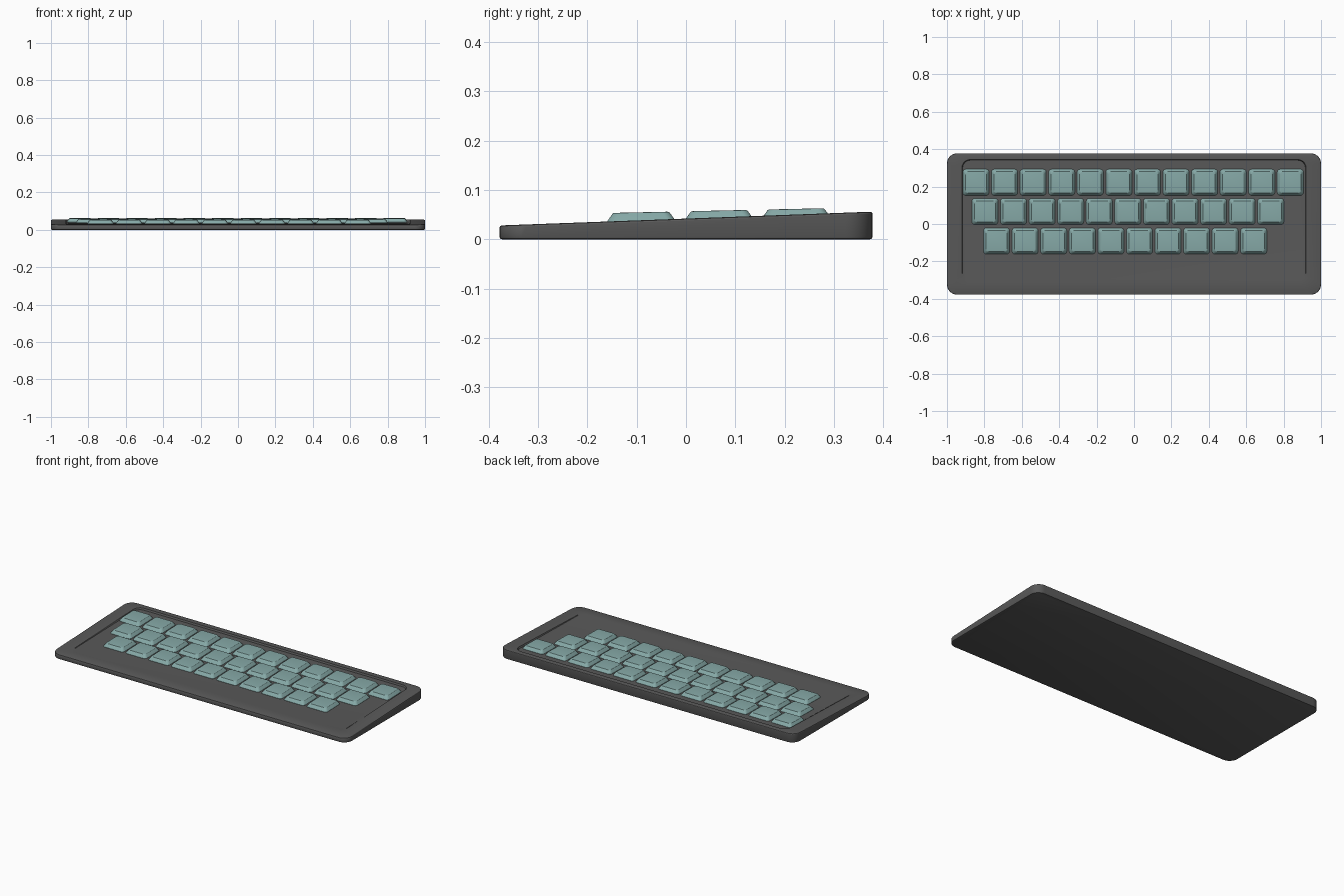
import bpy, bmesh, math

if "Cube" in bpy.data.objects:
    bpy.data.objects.remove(bpy.data.objects["Cube"])


def material(name, rgb):
    m = bpy.data.materials.new(name)
    m.diffuse_color = (*rgb, 1)
    m.use_nodes = True
    m.node_tree.nodes["Principled BSDF"].inputs["Base Color"].default_value = m.diffuse_color
    return m


def rounded_rect(x0, x1, y0, y1, r, seg):
    pts = []
    corners = [(x1 - r, y1 - r, 0), (x0 + r, y1 - r, 90),
               (x0 + r, y0 + r, 180), (x1 - r, y0 + r, 270)]
    for cx, cy, a0 in corners:
        for i in range(seg + 1):
            a = math.radians(a0 + 90 * i / seg)
            pts.append((cx + r * math.cos(a), cy + r * math.sin(a)))
    return pts


def loft(name, loops, mat):
    """Skin a stack of (outline, height function) loops and cap both ends."""
    bm = bmesh.new()
    rings = [[bm.verts.new((x, y, z(y))) for x, y in pts] for pts, z in loops]
    n = len(rings[0])
    for a, b in zip(rings, rings[1:]):
        for i in range(n):
            j = (i + 1) % n
            bm.faces.new((a[i], a[j], b[j], b[i]))
    bm.faces.new(rings[0][::-1])
    bm.faces.new(rings[-1])
    mesh = bpy.data.meshes.new(name)
    bm.to_mesh(mesh)
    bm.free()
    mesh.materials.append(mat)
    mesh.shade_smooth()
    mesh.set_sharp_from_angle(angle=math.radians(28))
    return mesh


def place(name, mesh, loc=(0, 0, 0)):
    ob = bpy.data.objects.new(name, mesh)
    ob.location = loc
    bpy.context.collection.objects.link(ob)
    return ob


HX, HY = 1.0, 0.378
FRONT = -0.31                                   # where recess runs out
KEY_TILT = 0.022


def top_z(y):
    return 0.028 + 0.037 * (y + HY)


def floor_z(y):
    return top_z(FRONT) - 0.0004 + KEY_TILT * (y - FRONT)


def case_outline(inset):
    return rounded_rect(-HX + inset, HX - inset, -HY + inset, HY - inset,
                        0.055 - inset, 8)


def recess_outline(inset):
    return rounded_rect(-0.92 + inset, 0.92 - inset, FRONT + inset,
                        0.345 - inset, 0.045 - inset, 8)


# Wedge case with softened rims and a key recess that fades out at the front
case_mesh = loft("case", [
    (case_outline(0.005), lambda y: 0.0),
    (case_outline(0.0015), lambda y: 0.0015),
    (case_outline(0.0), lambda y: 0.005),
    (case_outline(0.0), lambda y: top_z(y) - 0.004),
    (case_outline(0.0015), lambda y: top_z(y) - 0.0012),
    (case_outline(0.005), top_z),
    (recess_outline(0.0), top_z),
    (recess_outline(0.004), floor_z),
], material("dark_grey", (0.1, 0.1, 0.1)))
place("case", case_mesh)

# One tapered keycap, shared by every key
KEY_H = 0.0198


def cap(half, r, h):
    return rounded_rect(-half, half, -half, half, r, 5), lambda y: h + KEY_TILT * y


key_mesh = loft("keycap", [
    cap(0.070, 0.016, -0.001),
    cap(0.070, 0.016, 0.001),
    cap(0.0585, 0.014, KEY_H - 0.0025),
    cap(0.0565, 0.013, KEY_H - 0.0007),
    cap(0.053, 0.011, KEY_H),
], material("teal", (0.24, 0.4, 0.39)))

# Three staggered rows: first key x, row y, key count
rows = [("upper", -0.845, 0.223, 12),
        ("middle", -0.797, 0.067, 11),
        ("lower", -0.735, -0.091, 10)]
for label, x0, y, count in rows:
    for i in range(count):
        place(f"{label}_row_key_{i + 1}", key_mesh, (x0 + 0.1528 * i, y, floor_z(y)))
